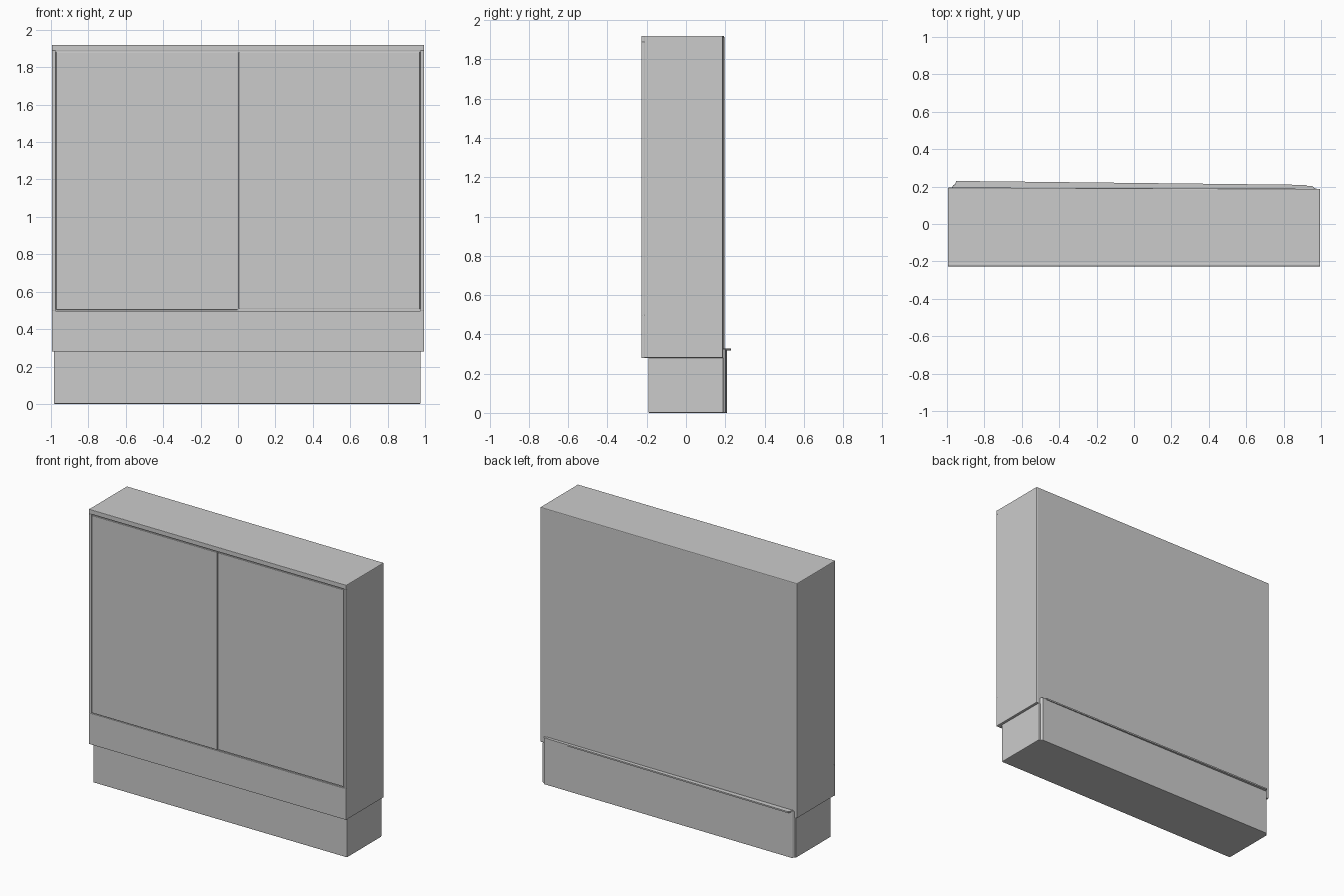
import bpy, bmesh

if "Cube" in bpy.data.objects:
    bpy.data.objects.remove(bpy.data.objects["Cube"])


def finish(name, bm, bevel):
    bmesh.ops.recalc_face_normals(bm, faces=bm.faces)
    mesh = bpy.data.meshes.new(name)
    bm.to_mesh(mesh)
    bm.free()
    ob = bpy.data.objects.new(name, mesh)
    bpy.context.collection.objects.link(ob)
    if bevel:
        mod = ob.modifiers.new("soft_edges", 'BEVEL')
        mod.width = bevel
        mod.segments = 2
    return ob


def prism(name, outline, z0, z1, bevel=0.0):
    """Extrude a plan outline from z0 up to z1."""
    bm = bmesh.new()
    face = bm.faces.new([bm.verts.new((x, y, z0)) for x, y in outline])
    ext = bmesh.ops.extrude_face_region(bm, geom=[face])
    for v in ext["geom"]:
        if isinstance(v, bmesh.types.BMVert):
            v.co.z = z1
    return finish(name, bm, bevel)


def box(name, x0, x1, y0, y1, z0, z1, bevel=0.0):
    return prism(name, [(x0, y0), (x1, y0), (x1, y1), (x0, y1)], z0, z1, bevel)


FRONT, RECESS = -0.226, -0.217

# Cabinet carcass, slightly deeper at its left rear corner
prism("carcass", [(-0.995, RECESS), (0.995, RECESS), (0.995, 0.188), (-0.995, 0.195)],
      0.28, 1.92, 0.005)

# Front panels standing just proud of the carcass, with fine gaps between
panels = {
    "top_rail": (-0.995, 0.995, 1.889, 1.92),
    "left_door": (-0.972, -0.003, 0.503, 1.882),
    "right_door": (0.004, 0.972, 0.507, 1.882),
    "left_stile": (-0.995, -0.975, 0.497, 1.889),
    "right_stile": (0.975, 0.995, 0.497, 1.889),
    "lower_rail": (-0.995, 0.995, 0.28, 0.498),
}
for name, (x0, x1, z0, z1) in panels.items():
    box(name, x0, x1, FRONT, RECESS + 0.006, z0, z1, 0.002)

# Recessed plinth
box("plinth", -0.985, 0.977, -0.192, 0.19, 0.0, 0.285, 0.005)

# Rear skirting board and its thin projecting lip
prism("rear_skirting", [(-0.982, 0.18), (0.972, 0.18), (0.955, 0.203), (-0.965, 0.21)],
      0.0, 0.325, 0.003)
prism("rear_skirting_lip", [(-0.97, 0.18), (0.95, 0.18), (0.92, 0.209), (-0.95, 0.23)],
      0.318, 0.328)
